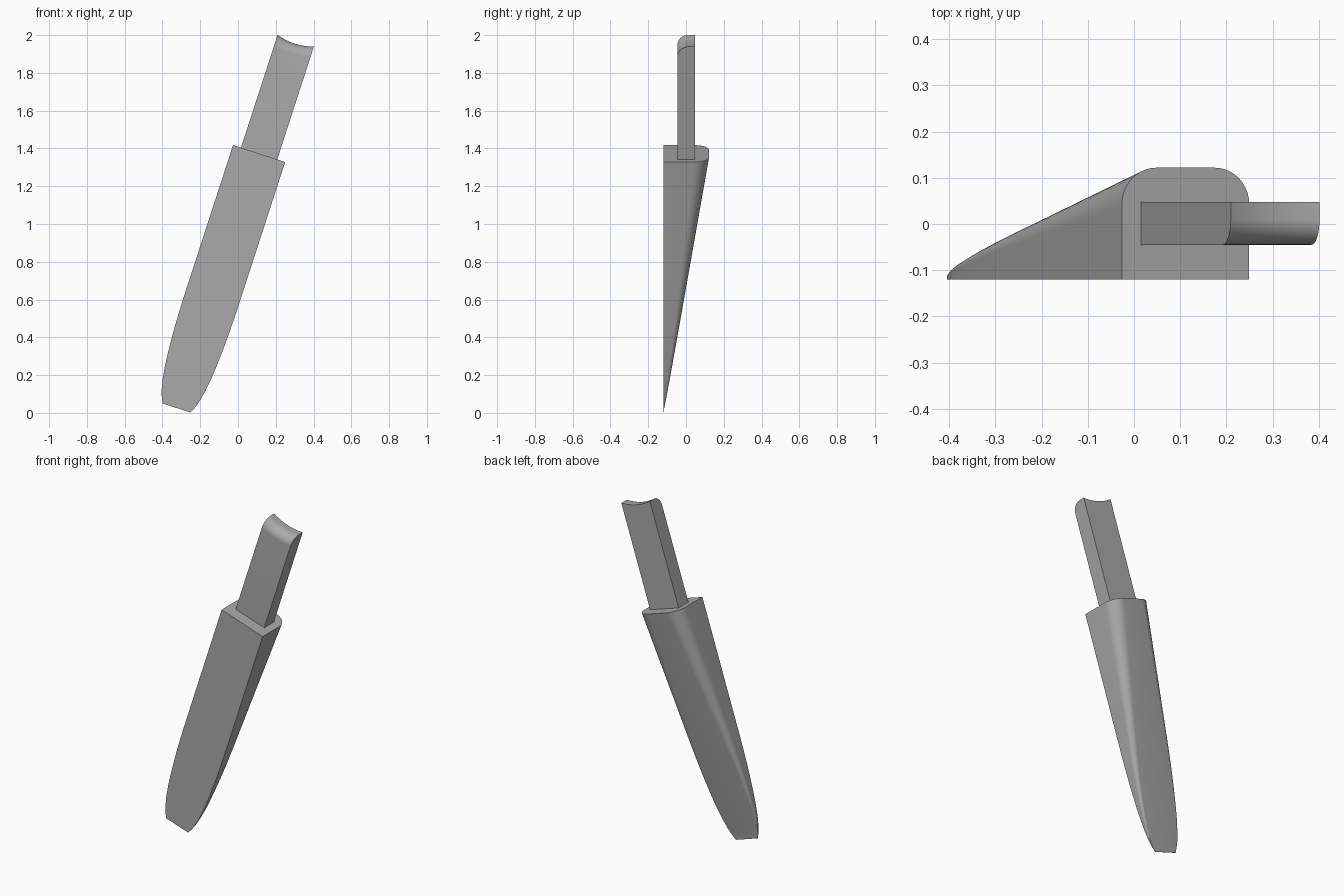
import bpy
import bmesh
from math import sin, cos, pi, radians
from mathutils import Matrix, Vector

if "Cube" in bpy.data.objects:
    bpy.data.objects.remove(bpy.data.objects["Cube"], do_unlink=True)

grey = bpy.data.materials.new("mid grey")
grey.use_nodes = True
grey.diffuse_color = (0.4, 0.4, 0.4, 1)
grey.node_tree.nodes["Principled BSDF"].inputs["Base Color"].default_value = (0.4, 0.4, 0.4, 1)

# Parts are built upright, then leaned sideways
LEAN = Matrix.Rotation(radians(18), 4, 'Y') @ Matrix.Translation((-0.318, 0, 0))
FRONT, BACK, TOP, BOTTOM = -0.12, 0.122, 1.34, -0.076


def add_object(name, bm):
    bmesh.ops.recalc_face_normals(bm, faces=bm.faces)
    bm.transform(LEAN)
    mesh = bpy.data.meshes.new(name)
    bm.to_mesh(mesh)
    bm.free()
    mesh.materials.append(grey)
    obj = bpy.data.objects.new(name, mesh)
    bpy.context.collection.objects.link(obj)
    return obj


def loft(name, rings):
    """Skin a list of equal rings and cap both ends."""
    bm = bmesh.new()
    rows = [[bm.verts.new(p) for p in ring] for ring in rings]
    for a, b in zip(rows, rows[1:]):
        for i in range(len(a)):
            j = (i + 1) % len(a)
            bm.faces.new((a[i], a[j], b[j], b[i]))
    bm.faces.new(rows[0])
    bm.faces.new(rows[-1])
    return add_object(name, bm)


# Wedge body: flat front, rounded back corners, narrowing to a thin tip
def body_ring(z, half):
    share = max((z - BOTTOM) / (TOP - BOTTOM), 0.008)
    back = FRONT + (BACK - FRONT) * share
    r = 0.079 * share
    arc = [(half - r + r * cos(a), back - r + r * sin(a))
           for a in (pi / 2 * i / 10 for i in range(11))]
    right = [(half, FRONT)] + arc
    left = [(-x, y) for x, y in reversed(right)]
    return [(x, y, z) for x, y in right + left]


outline = [(BOTTOM, .077), (-.05, .09), (-.01, .104), (.05, .117), (.12, .127),
           (.2, .134), (.3, .14), (.4, .1435), (.52, .145), (TOP, .145)]
body = loft("tapered_body", [body_ring(z, half) for z, half in outline])


# Tang: dished top with a rounded front edge
def tang_ring(x):
    top = 1.968 - 0.016 * (1 - (x / 0.101) ** 2)
    front, back, r = -0.045, 0.048, 0.056
    arc = [(x, front + r - r * cos(a), top - r + r * sin(a))
           for a in (pi / 2 * i / 10 for i in range(11))]
    return [(x, front, TOP - 0.004)] + arc + [(x, back, top), (x, back, TOP - 0.004)]


tang = loft("upper_tang", [tang_ring(-0.101 + 0.202 * i / 16) for i in range(17)])

# Round-ended groove cutter, running up the back and fading out on the tang
bm = bmesh.new()
for z in (0.48, 1.98):
    axis_y = 0.067 + 0.123 * (z - TOP)
    for lift in (0, 0.4):
        bmesh.ops.create_uvsphere(bm, u_segments=40, v_segments=20, radius=0.066,
                                  matrix=Matrix.Translation(Vector((0, axis_y + lift, z))))
bmesh.ops.delete(bm, geom=bm.faces[:], context='FACES_KEEP_BOUNDARY')
hull = bmesh.ops.convex_hull(bm, input=bm.verts[:])
spare = {v for v in hull["geom_interior"] + hull["geom_unused"]
         if isinstance(v, bmesh.types.BMVert)}
bmesh.ops.delete(bm, geom=list(spare), context='VERTS')
cutter = add_object("groove_cutter", bm)
cutter.hide_render = True

for obj in (body, tang):
    mod = obj.modifiers.new("groove", 'BOOLEAN')
    mod.operation = 'DIFFERENCE'
    mod.solver = 'EXACT'
    mod.object = cutter
    bpy.ops.object.select_all(action='DESELECT')
    obj.select_set(True)
    bpy.context.view_layer.objects.active = obj
    bpy.ops.object.modifier_apply(modifier=mod.name)
    bpy.ops.object.shade_smooth_by_angle(angle=radians(25))

bpy.data.objects.remove(cutter, do_unlink=True)
